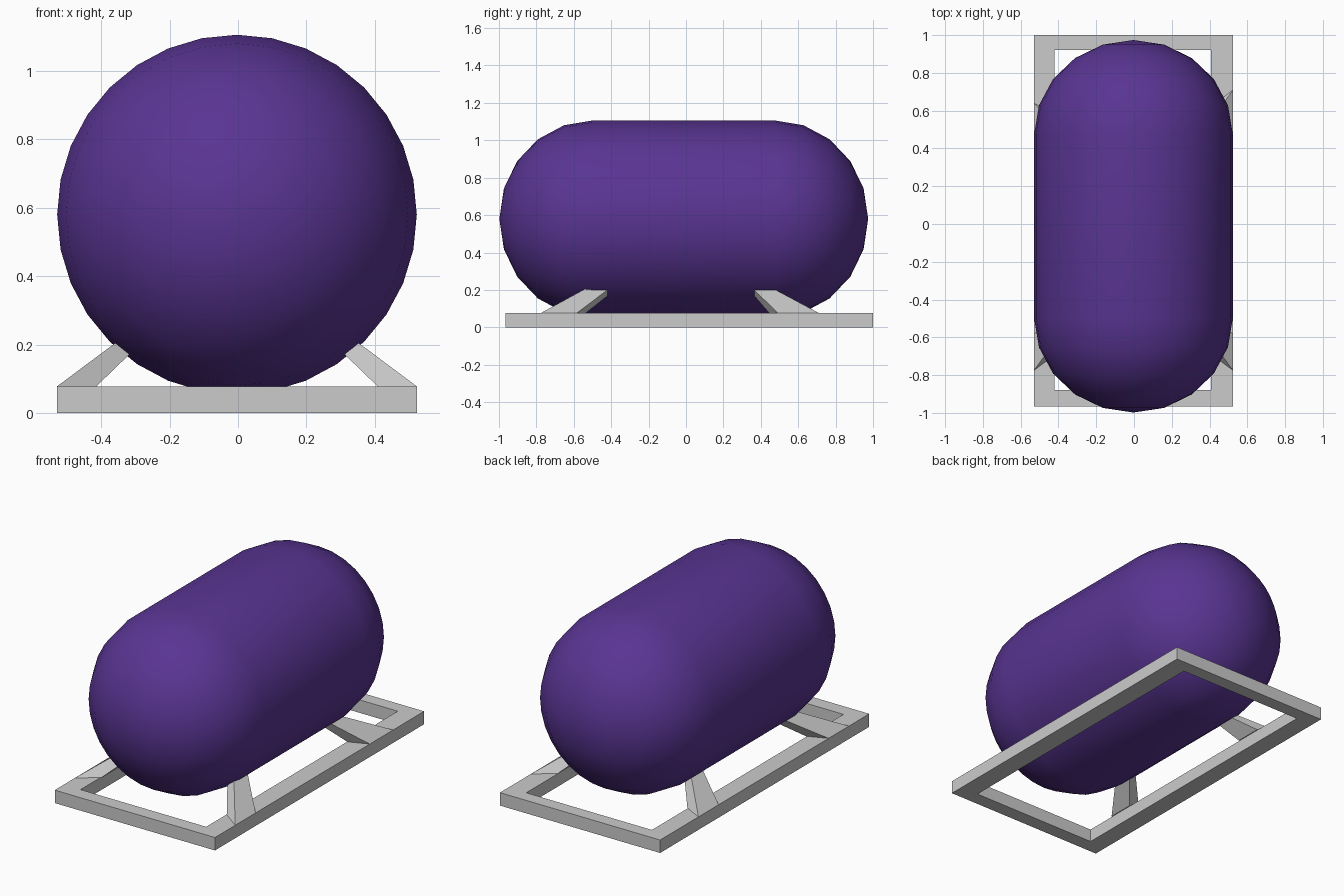
import bpy, bmesh, math
from mathutils import Vector

if "Cube" in bpy.data.objects:
    bpy.data.objects.remove(bpy.data.objects["Cube"])

CX = -0.003


def make_object(name, verts, faces):
    mesh = bpy.data.meshes.new(name)
    bm = bmesh.new()
    vs = [bm.verts.new(v) for v in verts]
    for f in faces:
        bm.faces.new([vs[i] for i in f])
    bmesh.ops.recalc_face_normals(bm, faces=bm.faces)
    bm.to_mesh(mesh)
    bm.free()
    ob = bpy.data.objects.new(name, mesh)
    bpy.context.collection.objects.link(ob)
    return ob


# Tank: capsule profile revolved around the y axis
SIDES, STEPS, R, CAP, ZC = 32, 5, 0.526, 0.5, 0.58
profile = []
for end, sign in ((-0.498, -1), (0.474, 1)):
    half = []
    for i in range(1, STEPS + 1):
        a = math.radians(90 * i / STEPS)
        half.append((end + sign * CAP * math.cos(a), R * math.sin(a)))
    profile += half if sign < 0 else half[::-1]
verts, faces = [], []
for y, r in profile:
    for k in range(SIDES):
        a = 2 * math.pi * k / SIDES
        verts.append((CX + r * math.cos(a), y, ZC + r * math.sin(a)))
last = len(profile) - 1
tip_a, tip_b = len(verts), len(verts) + 1
verts += [(CX, -0.998, ZC), (CX, 0.974, ZC)]
for k in range(SIDES):
    n = (k + 1) % SIDES
    for j in range(last):
        faces.append((j * SIDES + k, j * SIDES + n, (j + 1) * SIDES + n, (j + 1) * SIDES + k))
    faces.append((tip_a, n, k))
    faces.append((tip_b, last * SIDES + k, last * SIDES + n))
tank = make_object("tank", verts, faces)
for p in tank.data.polygons:
    p.use_smooth = True
mat = bpy.data.materials.new("purple_paint")
mat.diffuse_color = (0.1, 0.035, 0.29, 1)
mat.use_nodes = True
mat.node_tree.nodes["Principled BSDF"].inputs["Base Color"].default_value = mat.diffuse_color
tank.data.materials.append(mat)

# Base frame: rectangular ring
H = 0.077


def rect(x0, x1, y0, y1, z):
    return [(x0, y0, z), (x1, y0, z), (x1, y1, z), (x0, y1, z)]


outer, inner = (-0.53, 0.524, -0.965, 1.0), (-0.42, 0.407, -0.88, 0.92)
verts = rect(*outer, 0) + rect(*inner, 0) + rect(*inner, H) + rect(*outer, H)
faces = []
for ring in range(4):
    nxt = (ring + 1) % 4
    for k in range(4):
        n = (k + 1) % 4
        faces.append((ring * 4 + k, ring * 4 + n, nxt * 4 + n, nxt * 4 + k))
make_object("base_frame", verts, faces)


# Support legs: tapered struts leaning inward from the frame into the tank
def leg(name, side, out_y, in_y, top_y):
    foot = [(0.527, out_y[0], H), (0.527, out_y[1], H),
            (0.412, in_y[1], H), (0.412, in_y[0], H)]
    head = [(0.362, top_y[0], 0.2), (0.362, top_y[1], 0.2),
            (0.318, top_y[1], 0.168), (0.318, top_y[0], 0.168)]
    pts = []
    for f, h in zip(foot, head):
        f, h = Vector(f), Vector(h)
        pts.append(f)
        pts.append(f + (h - f) * 1.2)
    verts = [(CX + side * p.x, p.y, p.z) for p in pts]
    faces = [(0, 2, 4, 6), (1, 3, 5, 7)]
    for k in range(4):
        n = (k + 1) % 4
        faces.append((2 * k, 2 * n, 2 * n + 1, 2 * k + 1))
    make_object(name, verts, faces)


for label, side in (("right", 1), ("left", -1)):
    leg("front_leg_" + label, side, (-0.775, -0.583), (-0.69, -0.535), (-0.55, -0.42))
leg("rear_leg_right", 1, (0.49, 0.71), (0.444, 0.62), (0.365, 0.48))
leg("rear_leg_left", -1, (0.45, 0.64), (0.42, 0.58), (0.36, 0.47))
